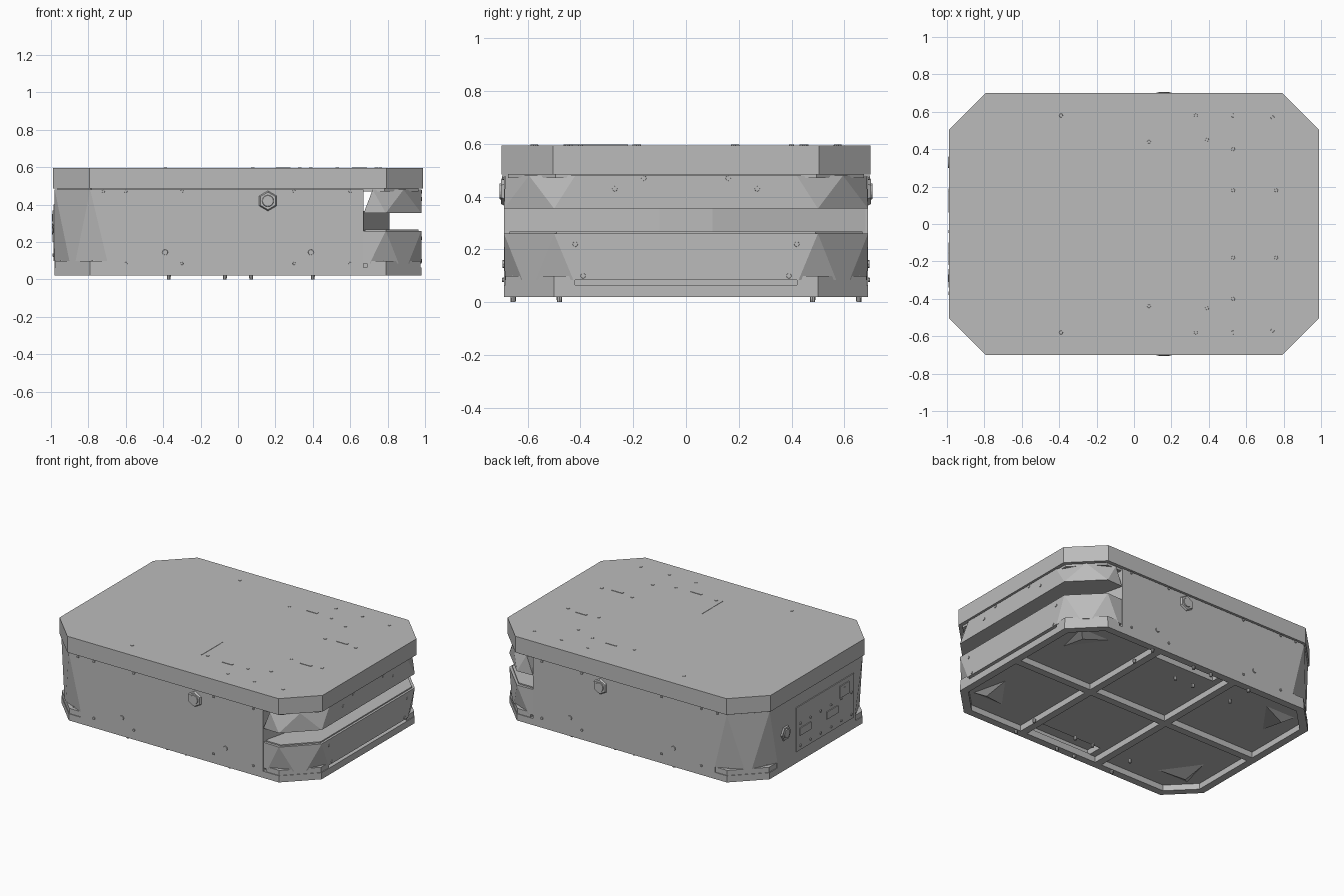
import bpy, bmesh, math
from mathutils import Vector

if "Cube" in bpy.data.objects:
    bpy.data.objects.remove(bpy.data.objects["Cube"])

grey = bpy.data.materials.new("painted_grey")
grey.use_nodes = True
grey.diffuse_color = (0.5, 0.5, 0.5, 1)
grey.node_tree.nodes["Principled BSDF"].inputs["Base Color"].default_value = (0.5, 0.5, 0.5, 1)


def finish(name, bm):
    bmesh.ops.recalc_face_normals(bm, faces=bm.faces)
    mesh = bpy.data.meshes.new(name)
    bm.to_mesh(mesh)
    bm.free()
    mesh.materials.append(grey)
    obj = bpy.data.objects.new(name, mesh)
    bpy.context.scene.collection.objects.link(obj)
    return obj


def hull(name, points, cut_z=None):
    """Convex solid, optionally sliced flat at a height."""
    bm = bmesh.new()
    verts = [bm.verts.new(p) for p in points]
    bmesh.ops.convex_hull(bm, input=verts)
    bmesh.ops.dissolve_limit(bm, angle_limit=0.01, verts=bm.verts, edges=bm.edges)
    if cut_z is not None:
        geom = bm.verts[:] + bm.edges[:] + bm.faces[:]
        bmesh.ops.bisect_plane(bm, geom=geom, plane_co=(0, 0, cut_z),
                               plane_no=(0, 0, 1), clear_inner=True)
        bmesh.ops.holes_fill(bm, edges=bm.edges)
    return finish(name, bm)


def box(name, lo, hi):
    return hull(name, [(x, y, z) for x in (lo[0], hi[0])
                       for y in (lo[1], hi[1]) for z in (lo[2], hi[2])])


def octagon(inset=0.0):
    """Counter-clockwise chamfered rectangle."""
    x, y, k = 0.98 - inset, 0.69 - inset, 0.414 * inset
    a, b = 0.79 - k, 0.50 - k
    return [(x, -b), (x, b), (a, y), (-a, y), (-x, b), (-x, -b), (-a, -y), (a, -y)]


def prism(name, outline, z0, z1):
    return hull(name, [(x, y, z) for x, y in outline for z in (z0, z1)])


def both_sides(points):
    return [(x, s * y, z) for x, y, z in points for s in (-1, 1)]


def stud(name, centre, normal, radius, height, sides=8):
    bm = bmesh.new()
    bmesh.ops.create_cone(bm, cap_ends=True, segments=sides, radius1=radius,
                          radius2=radius * 0.85, depth=height)
    turn = Vector((0, 0, 1)).rotation_difference(Vector(normal)).to_matrix().to_4x4()
    bm.transform(turn)
    bmesh.ops.translate(bm, verts=bm.verts, vec=centre)
    return finish(name, bm)


# Lid
prism("lid", octagon(-0.01), 0.485, 0.595)
prism("lid_seam", octagon(0.015), 0.47, 0.49)

# Main housing with facetted rear corners
hull("main_housing", both_sides([
    (0.67, 0.69, 0.48), (-0.79, 0.69, 0.48), (-0.98, 0.50, 0.48),
    (0.67, 0.69, 0.02), (-0.68, 0.69, 0.02), (-0.885, 0.595, 0.02),
    (-0.98, 0.40, 0.02)]), 0.10)

# Front end: two facetted bumpers with the scanner slot between them
hull("lower_bumper", both_sides([
    (0.672, 0.685, 0.26), (0.79, 0.69, 0.26), (0.98, 0.50, 0.26),
    (0.672, 0.685, 0.02), (0.885, 0.595, 0.02), (0.98, 0.40, 0.02)]), 0.085)
hull("upper_bumper", both_sides([
    (0.672, 0.685, 0.355), (0.79, 0.69, 0.355), (0.98, 0.50, 0.355),
    (0.72, 0.685, 0.48), (0.885, 0.595, 0.48), (0.98, 0.42, 0.48)]))
prism("slot_core", [(0.6, -0.68), (0.67, -0.68), (0.81, -0.1),
                    (0.81, 0.1), (0.67, 0.68), (0.6, 0.68)], 0.25, 0.365)
prism("slot_lip", [(0.68, -0.67), (0.79, -0.67), (0.965, -0.49),
                   (0.965, 0.49), (0.79, 0.67), (0.68, 0.67)], 0.26, 0.268)

# Bottom rim
bm = bmesh.new()
loops = [[bm.verts.new((x, y, z)) for x, y in octagon(d)]
         for d, z in ((0, 0.02), (0, 0.065), (0.05, 0.065), (0.05, 0.02))]
for j in range(4):
    for i in range(8):
        k = (i + 1) % 8
        bm.faces.new((loops[j][i], loops[j][k],
                      loops[(j + 1) % 4][k], loops[(j + 1) % 4][i]))
finish("bottom_rim", bm)

# Floor pan, notched in the middle bay on both sides
ring = octagon(0.03)
front = [p for p in ring if p[0] > 0]
rear = [p for p in ring if p[0] < 0]
prism("front_pan", front + [(0.29, -0.66), (0.29, 0.66)], 0.06, 0.105)
prism("rear_pan", rear + [(-0.18, -0.66), (-0.18, 0.66)], 0.06, 0.105)
box("middle_pan", (-0.18, -0.54, 0.06), (0.29, 0.54, 0.105))

# Frame bars across the underside
box("long_bar", (-0.95, -0.025, 0.02), (0.95, 0.025, 0.065))
for x in (-0.25, 0.35):
    box("cross_bar", (x - 0.025, -0.66, 0.02), (x + 0.025, 0.66, 0.065))

# Skirts closing the gap between rim and housing
for s in (-1, 1):
    box("side_skirt", (-0.70, s * 0.66, 0.06), (0.67, s * 0.69, 0.105))
box("rear_skirt", (-0.98, -0.42, 0.06), (-0.95, 0.42, 0.105))

# Corner ledges and inner wedges
for sx in (-1, 1):
    for sy in (-1, 1):
        prism("corner_ledge", [(sx * x, sy * y) for x, y in (
            (0.69, 0.685), (0.79, 0.685), (0.975, 0.50), (0.975, 0.42), (0.69, 0.60))],
            0.06, 0.10)
        hull("corner_wedge", [(sx * x, sy * y, z) for x, y, z in (
            (0.62, 0.52, 0.062), (0.86, 0.52, 0.062), (0.80, 0.27, 0.062),
            (0.80, 0.46, 0.03))])

# Hexagonal stop buttons
for centre, normal in (((0.16, -0.695, 0.42), (0, -1, 0)),
                       ((0.16, 0.695, 0.42), (0, 1, 0)),
                       ((-0.982, 0.33, 0.27), (-1, 0, 0))):
    stud("stop_button_base", centre, normal, 0.055, 0.014, 6)
    stud("stop_button", Vector(centre) + Vector(normal) * 0.006, normal, 0.034, 0.012, 16)

# Side fasteners
for s in (-1, 1):
    for x in (-0.72, -0.6, -0.3, 0.3, 0.6):
        for z in (0.085, 0.472):
            if z > 0.1 or x > -0.7:
                stud("side_screw", (x, s * 0.69, z), (0, s, 0), 0.009, 0.014)
    for x in (-0.39, 0.39):
        stud("side_bolt", (x, s * 0.69, 0.145), (0, s, 0), 0.017, 0.012)

# Front end fasteners
for s in (-1, 1):
    for y, z in ((0.16, 0.47), (0.27, 0.43), (0.42, 0.22), (0.39, 0.1)):
        stud("front_screw", (0.978, s * y, z), (1, 0, 0), 0.011, 0.012)

# Rear service panel with sockets and screws
box("service_panel", (-0.986, -0.40, 0.10), (-0.978, 0.22, 0.40))
box("square_socket", (-0.992, -0.34, 0.29), (-0.985, -0.24, 0.37))
box("square_socket_plug", (-0.994, -0.31, 0.31), (-0.99, -0.27, 0.35))
for y in (0.13, -0.16):
    prism("wide_socket", [(-0.992, y - 0.06), (-0.985, y - 0.06),
                          (-0.985, y + 0.06), (-0.992, y + 0.06)], 0.2, 0.25)
for y in (0.18, 0.07, -0.04, -0.15, -0.26, -0.37):
    for z in (0.13, 0.28):
        stud("panel_screw", (-0.985, y, z), (-1, 0, 0), 0.01, 0.012)

# Small feet
for x in (-0.37, -0.07, 0.07, 0.4):
    for y in (-0.655, -0.48, 0.48, 0.655):
        stud("foot", (x, y, 0.012), (0, 0, -1), 0.011, 0.024)

# Lid fittings
for s in (-1, 1):
    for x, y in ((0.08, 0.44), (0.39, 0.45), (0.53, 0.4), (0.53, 0.18), (0.76, 0.18),
                 (0.74, 0.57), (0.53, 0.58), (0.33, 0.58), (-0.39, 0.58)):
        stud("lid_screw", (x, s * y, 0.595), (0, 0, 1), 0.011, 0.005)
    for x, y in ((0.24, 0.457), (0.65, 0.195)):
        box("lid_slot", (x - 0.04, s * y - 0.008, 0.594), (x + 0.04, s * y + 0.008, 0.598))
box("lid_groove", (0.037, -0.45, 0.594), (0.042, -0.22, 0.597))
